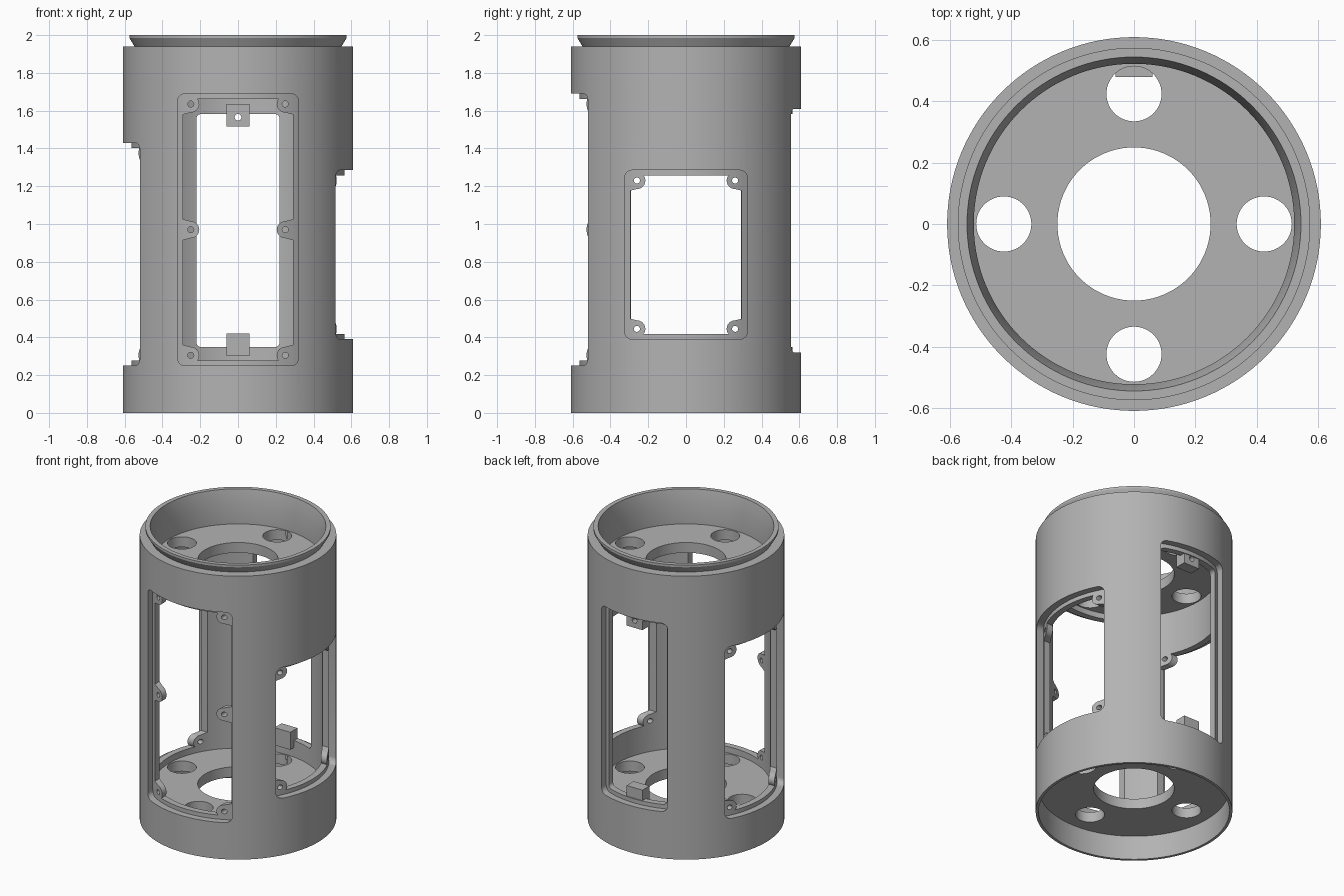
import bpy, bmesh
from math import pi, sin, cos, radians
from mathutils import Matrix, Vector

cube = bpy.data.objects.get("Cube")
if cube:
    bpy.data.objects.remove(cube, do_unlink=True)

SEG = 128
SHELF_R = 0.565      # radius of the sunken ledge around each window

grey = bpy.data.materials.new("plain grey")
grey.use_nodes = True
grey.diffuse_color = (0.45, 0.45, 0.45, 1)
grey.node_tree.nodes["Principled BSDF"].inputs["Base Color"].default_value = (0.45, 0.45, 0.45, 1)


def finish(name, bm):
    bmesh.ops.recalc_face_normals(bm, faces=bm.faces)
    mesh = bpy.data.meshes.new(name)
    bm.to_mesh(mesh)
    bm.free()
    mesh.materials.append(grey)
    ob = bpy.data.objects.new(name, mesh)
    bpy.context.collection.objects.link(ob)
    return ob


def lathe(name, profile):
    """Revolve a closed (radius, z) outline around z."""
    bm = bmesh.new()
    rings = [[bm.verts.new((r * cos(2 * pi * i / SEG), r * sin(2 * pi * i / SEG), z))
              for r, z in profile] for i in range(SEG)]
    n = len(profile)
    for i in range(SEG):
        a, b = rings[i], rings[(i + 1) % SEG]
        for j in range(n):
            k = (j + 1) % n
            bm.faces.new((a[j], b[j], b[k], a[k]))
    return finish(name, bm)


def prism(name, outline, angle=0, near=0.3, far=0.75):
    """Extrude a (u, z) outline outwards through the wall; angle 0 is the front."""
    bm = bmesh.new()
    face = bm.faces.new([bm.verts.new((u, -near, z)) for u, z in outline])
    geom = bmesh.ops.extrude_face_region(bm, geom=[face])["geom"]
    moved = [v for v in geom if isinstance(v, bmesh.types.BMVert)]
    bmesh.ops.translate(bm, verts=moved, vec=Vector((0, near - far, 0)))
    bm.transform(Matrix.Rotation(angle, 4, "Z"))
    return finish(name, bm)


def cylinder(name, radius, z0, z1, x=0, y=0, seg=48):
    bm = bmesh.new()
    bmesh.ops.create_cone(bm, cap_ends=True, segments=seg, radius1=radius, radius2=radius,
                          depth=z1 - z0, matrix=Matrix.Translation((x, y, (z0 + z1) / 2)))
    return finish(name, bm)


def cut(target, cutter, keep=False):
    mod = target.modifiers.new("cut", "BOOLEAN")
    mod.operation, mod.solver, mod.object = "DIFFERENCE", "EXACT", cutter
    bpy.context.view_layer.objects.active = target
    bpy.ops.object.modifier_apply(modifier=mod.name)
    if not keep:
        bpy.data.objects.remove(cutter, do_unlink=True)


def circle(u, z, r, n=24):
    return [(u + r * cos(2 * pi * i / n), z + r * sin(2 * pi * i / n)) for i in range(n)]


def rounded_rect(w, z0, z1, r, n=6):
    pts = []
    corners = [(w - r, z1 - r), (r - w, z1 - r), (r - w, z0 + r), (w - r, z0 + r)]
    for q, (u, z) in enumerate(corners):
        for i in range(n + 1):
            a = pi / 2 * (q + i / n)
            pts.append((u + r * cos(a), z + r * sin(a)))
    return pts


def lug_outline(u, z, r=0.045, n=12):
    """Rounded ear pointing at the window centre, flared where it meets the frame."""
    s = 1 if u > 0 else -1
    arc = [(u - s * r * cos(a), z + r * sin(a))
           for a in (pi * (i / n - 0.5) for i in range(n + 1))]
    return arc + [(u + s * 0.1, z + r + 0.025), (u + s * 0.1, z - r - 0.025)]


# Shell with flared top lip, two inner plates and a bottom socket
body = lathe("body_shell", [
    (0.61, 0), (0.61, 1.94), (0.548, 1.94), (0.575, 1.985), (0.575, 2.0), (0.545, 2.0),
    (0.523, 1.9), (0.523, 1.77), (0.25, 1.77), (0.25, 1.70), (0.523, 1.70),
    (0.523, 0.235), (0.25, 0.235), (0.25, 0.165), (0.592, 0.165), (0.592, 0)])

# Four round holes through both plates
for i in range(4):
    a = i * pi / 2
    cut(body, cylinder("hole_cutter", 0.09, 0.1, 1.85, 0.425 * cos(a), 0.425 * sin(a)))

# Windows: angle, half width, bottom, top, lug offset, lug heights
windows = [
    (0, 0.32, 0.25, 1.69, 0.25, (0.305, 0.97, 1.635)),
    (90, 0.325, 0.39, 1.285, 0.26, (0.445, 1.23)),
    (180, 0.25, 0.32, 1.61, 0, ()),
    (270, 0.32, 0.25, 1.43, 0.25, (0.305, 1.375)),
]
core = cylinder("core", SHELF_R, -0.1, 2.1, seg=SEG)
for deg, w, z0, z1, lug_u, lug_zs in windows:
    ang = radians(deg)
    recess = prism("recess_cutter", rounded_rect(w, z0, z1, 0.04), ang)
    cut(recess, core, keep=True)
    cut(body, recess)
    opening = prism("opening_cutter", rounded_rect(w - 0.03, z0 + 0.028, z1 - 0.028, 0.025), ang)
    spots = [(s * lug_u, z) for s in (-1, 1) for z in lug_zs]
    for u, z in spots:
        cut(opening, prism("lug", lug_outline(u, z), ang, 0.2, 0.85))
    cut(body, opening)
    for u, z in spots:
        cut(body, prism("screw_cutter", circle(u, z, 0.016), ang))
bpy.data.objects.remove(core, do_unlink=True)

# Drilled mounting blocks at the top and bottom of the back window
blocks = []
for name, z0, z1, hole in (("lower_block", 0.30, 0.42, 0.375), ("upper_block", 1.515, 1.635, 1.565)):
    block = prism(name, [(-0.06, z0), (0.06, z0), (0.06, z1), (-0.06, z1)], pi, 0.48, 0.557)
    cut(block, prism("screw_cutter", circle(0, hole, 0.018), pi))
    blocks.append(block)

# Smooth the round walls and keep the edges crisp
bpy.ops.object.select_all(action="DESELECT")
for ob in [body] + blocks:
    ob.select_set(True)
bpy.context.view_layer.objects.active = body
bpy.ops.object.shade_smooth_by_angle(angle=radians(25))
